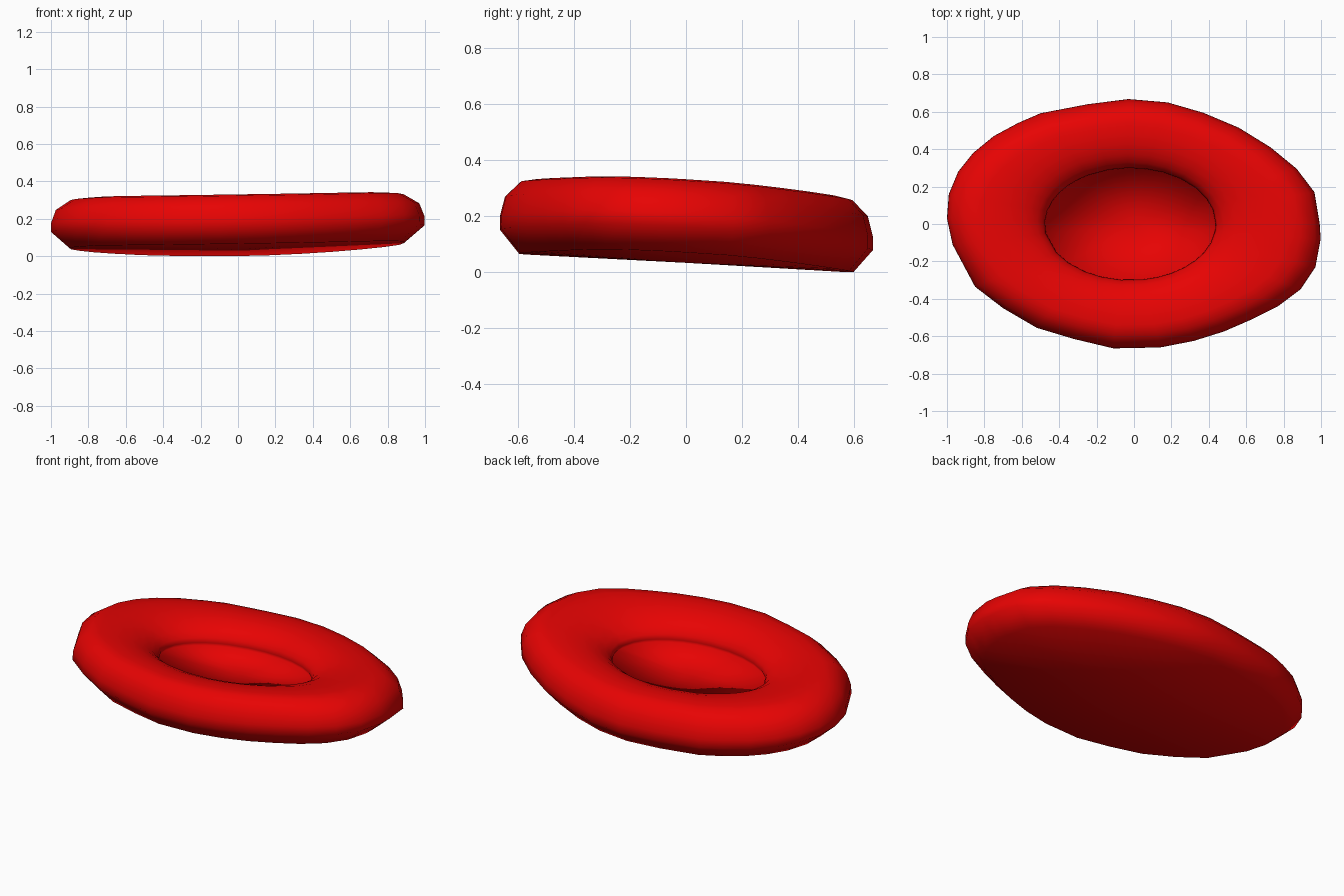
import bpy, bmesh, math

if "Cube" in bpy.data.objects:
    bpy.data.objects.remove(bpy.data.objects["Cube"])

# slightly irregular oval outline, counter-clockwise (x, y)
outline = [(.993, 0), (.965, .17), (.87, .295), (.73, .41), (.56, .515), (.37, .595),
           (.18, .65), (-.03, .668), (-.25, .64), (-.5, .592), (-.62, .54), (-.75, .47),
           (-.86, .38), (-.94, .28), (-.99, .16), (-1, .03), (-.97, -.11), (-.85, -.335),
           (-.7, -.45), (-.52, -.555), (-.32, -.615), (-.11, -.665), (.14, -.66),
           (.32, -.625), (.48, -.575), (.63, -.51), (.77, -.44), (.89, -.35),
           (.97, -.23), (.998, -.08)]

# cross-section: 0 = rim of the central dimple, 1 = widest outline; height
profile = [(.81, .038), (1, .121), (.998, .17), (.95, .24), (.8, .295), (.66, .305),
           (.5, .305), (.34, .296), (.19, .275), (.08, .245), (.02, .215), (0, .19),
           (.02, .17)]


def warp(x, y, z):
    # gentle tilt and bend of the whole disc
    return x, y, z - .055 * y + .015 * x + .03 * x * x


bm = bmesh.new()
rings = []
for t, z in profile:
    ring = []
    for x, y in outline:
        a = math.atan2(y / .67, x)
        hx, hy = -.02 + .457 * math.cos(a), .3 * math.sin(a)
        ring.append(bm.verts.new(warp(hx + t * (x - hx), hy + t * (y - hy), z)))
    rings.append(ring)
n = len(outline)
for low, high in zip(rings, rings[1:]):
    for i in range(n):
        j = (i + 1) % n
        bm.faces.new((low[i], low[j], high[j], high[i]))

# underside and dimple floor
for ring, z in ((rings[0], .038), (rings[-1], .165)):
    c = bm.verts.new(warp(0, 0, z))
    for i in range(n):
        bm.faces.new((ring[i], ring[(i + 1) % n], c))
bmesh.ops.recalc_face_normals(bm, faces=bm.faces)
low_z = min(v.co.z for v in bm.verts)
for v in bm.verts:
    v.co.z -= low_z
for f in bm.faces:
    f.smooth = True

mesh = bpy.data.meshes.new("dimpled_disc")
bm.to_mesh(mesh)
bm.free()
disc = bpy.data.objects.new("dimpled_disc", mesh)
bpy.context.collection.objects.link(disc)

# red surface
red = bpy.data.materials.new("red")
red.diffuse_color = (.8, .001, .001, 1)
red.use_nodes = True
red.node_tree.nodes["Principled BSDF"].inputs["Base Color"].default_value = red.diffuse_color
mesh.materials.append(red)
